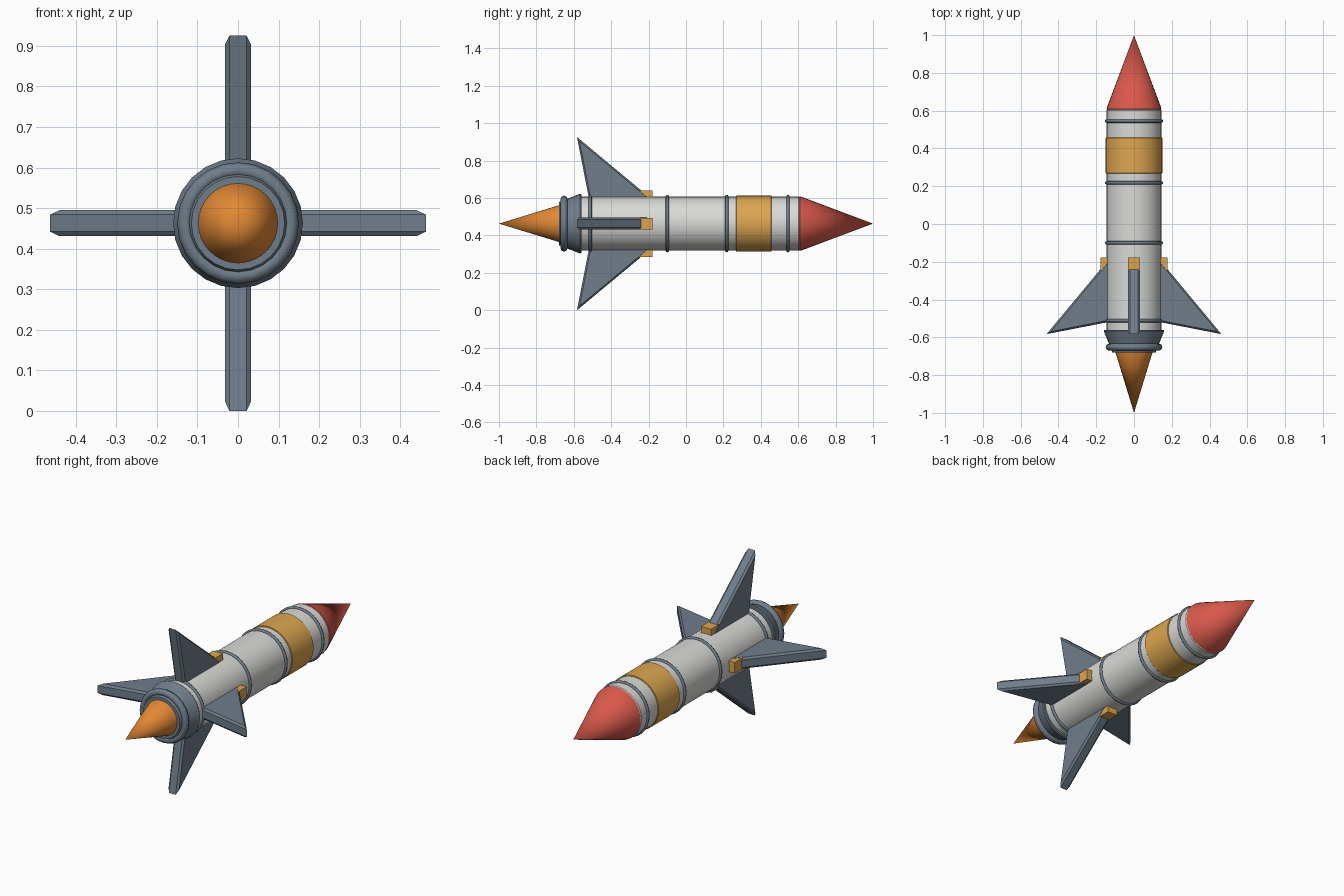
import bpy, bmesh, math
from mathutils import Matrix, Vector

if "Cube" in bpy.data.objects:
    bpy.data.objects.remove(bpy.data.objects["Cube"])

AXIS_Z = 0.463  # height of the long axis


def material(name, rgb):
    m = bpy.data.materials.new(name)
    m.diffuse_color = (*rgb, 1)
    m.use_nodes = True
    m.node_tree.nodes["Principled BSDF"].inputs["Base Color"].default_value = m.diffuse_color
    return m


WHITE = material("hull white", (0.70, 0.71, 0.68))
YELLOW = material("amber", (0.73, 0.38, 0.08))
RED = material("nose red", (0.70, 0.10, 0.07))
SLATE = material("slate grey", (0.16, 0.205, 0.255))
ORANGE = material("flame orange", (0.76, 0.25, 0.035))


def finish(name, bm, mat, angle=35):
    bmesh.ops.recalc_face_normals(bm, faces=bm.faces)
    me = bpy.data.meshes.new(name)
    bm.to_mesh(me)
    bm.free()
    me.materials.append(mat)
    for p in me.polygons:
        p.use_smooth = True
    me.set_sharp_from_angle(angle=math.radians(angle))
    ob = bpy.data.objects.new(name, me)
    bpy.context.collection.objects.link(ob)
    return ob


def loft(bm, sections):
    """Join closed loops of points and cap both ends."""
    loops = [[bm.verts.new(p) for p in s] for s in sections]
    for a, b in zip(loops, loops[1:]):
        n = max(len(a), len(b))
        for i in range(n):
            j = (i + 1) % n
            if len(a) == 1:
                bm.faces.new((a[0], b[i], b[j]))
            elif len(b) == 1:
                bm.faces.new((a[i], a[j], b[0]))
            else:
                bm.faces.new((a[i], a[j], b[j], b[i]))
    for end in (loops[0], loops[-1]):
        if len(end) > 2:
            bm.faces.new(end)


def turned(name, profile, mat, sides=32):
    """Solid of revolution along y from (y, radius) pairs."""
    sections = []
    for y, r in profile:
        n = sides if r > 0 else 1
        sections.append([(r * math.sin(math.tau * i / n), y,
                          AXIS_Z + r * math.cos(math.tau * i / n)) for i in range(n)])
    bm = bmesh.new()
    loft(bm, sections)
    return finish(name, bm, mat)


def ring(name, y, major, minor, sides=32, tube=8):
    profile = [(y + minor * math.cos(math.tau * k / tube),
                major + minor * math.sin(math.tau * k / tube)) for k in range(tube)]
    bm = bmesh.new()
    rows = [[bm.verts.new((r * math.sin(a), py, AXIS_Z + r * math.cos(a))) for py, r in profile]
            for a in (math.tau * i / sides for i in range(sides))]
    for i in range(sides):
        for k in range(tube):
            a, b, k2 = rows[i], rows[(i + 1) % sides], (k + 1) % tube
            bm.faces.new((a[k], a[k2], b[k2], b[k]))
    return finish(name, bm, SLATE, 50)


# Hull, nose and painted collar
turned("hull", [(-0.58, 0.145), (0.602, 0.145), (0.61, 0.139)], WHITE)
turned("nose_cone", [(0.603, 0.139), (0.609, 0.145), (0.618, 0.143), (1.0, 0)], RED)
turned("amber_collar", [(0.267, 0.147), (0.270, 0.150), (0.455, 0.150), (0.458, 0.147)], YELLOW)

# Seam rings
for n, y in enumerate((-0.512, -0.10, 0.218, 0.545)):
    ring(f"seam_ring_{n + 1}", y, 0.145, 0.009)

# Engine nozzle and exhaust flame
turned("nozzle", [(-0.68, 0.115), (-0.566, 0.160), (-0.560, 0.156)], SLATE, 24)
ring("nozzle_ring", -0.652, 0.131, 0.019, 24)
turned("exhaust_flame", [(-0.67, 0.1), (-0.68, 0.098), (-1.0, 0)], ORANGE)

# Four fins with chamfered edges, each with a root block; drawn as (y, radial)
OUTER = [(-0.17, 0.12), (-0.583, 0.463), (-0.516, 0.12)]
INSET = [(-0.184, 0.12), (-0.569, 0.440), (-0.507, 0.12)]
BLOCK = [(-0.25, 0.12), (-0.25, 0.178), (-0.178, 0.178), (-0.178, 0.12)]


def radial_part(name, layers, mat, turn):
    bm = bmesh.new()
    loft(bm, [[(t, y, r) for y, r in outline] for t, outline in layers])
    place = Matrix.Translation(Vector((0, 0, AXIS_Z))) @ Matrix.Rotation(turn, 4, 'Y')
    bm.transform(place)
    finish(name, bm, mat, 30)


for n, side in enumerate(("top", "right", "bottom", "left")):
    turn = n * math.pi / 2
    radial_part(f"{side}_fin", [(-0.032, INSET), (-0.021, OUTER), (0.021, OUTER), (0.032, INSET)],
                SLATE, turn)
    radial_part(f"{side}_fin_block", [(-0.031, BLOCK), (0.031, BLOCK)], YELLOW, turn)
